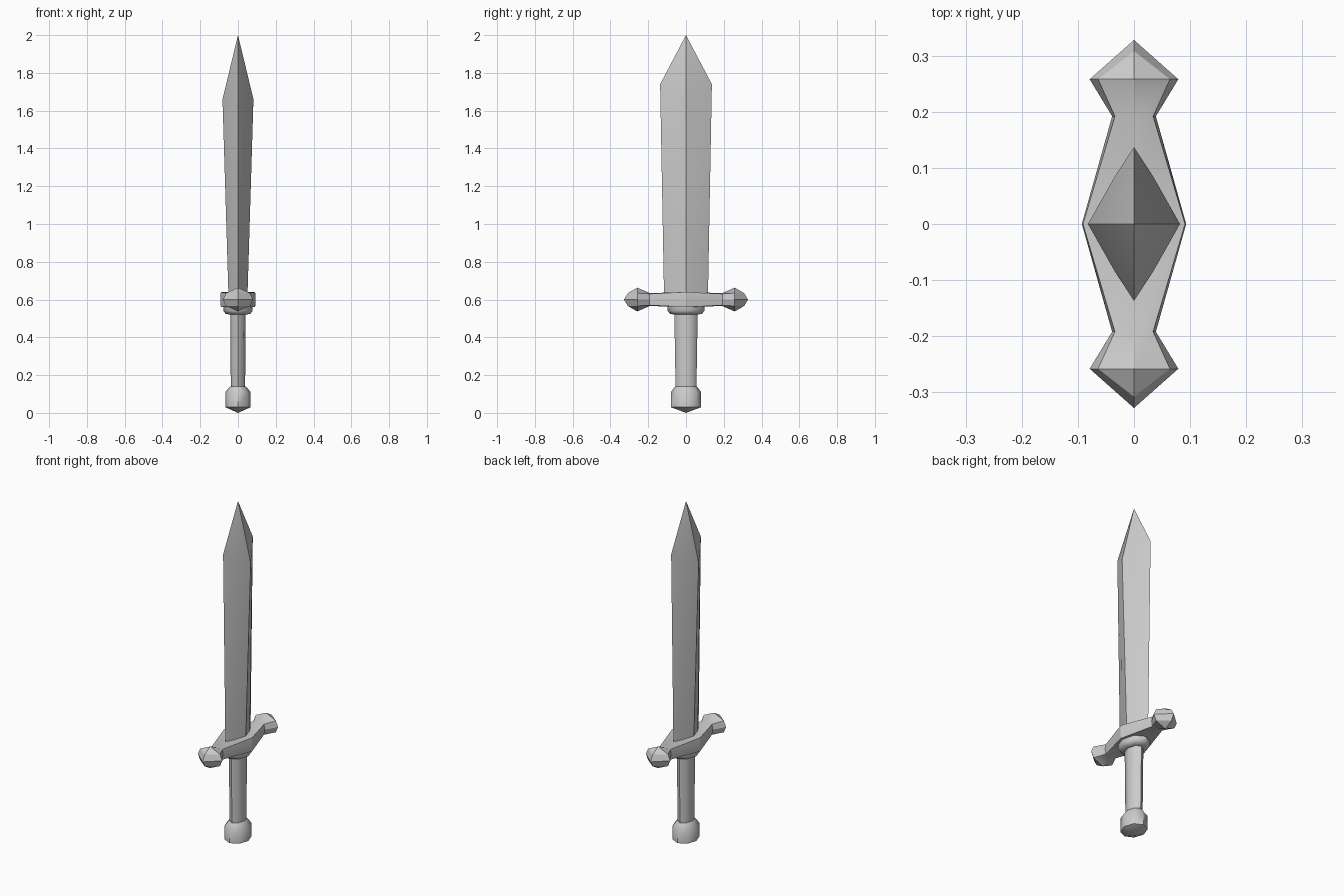
import bpy, bmesh
from math import sin, cos, pi, radians

if "Cube" in bpy.data.objects:
    bpy.data.objects.remove(bpy.data.objects["Cube"])


def loft(name, rings, angle):
    """Skin closed rings of equal point count; collapsed points are merged."""
    bm = bmesh.new()
    vs = [[bm.verts.new(p) for p in ring] for ring in rings]
    n = len(vs[0])
    for a, b in zip(vs, vs[1:]):
        for i in range(n):
            j = (i + 1) % n
            bm.faces.new((a[i], a[j], b[j], b[i]))
    bm.faces.new(vs[0][::-1])
    bm.faces.new(vs[-1])
    bmesh.ops.remove_doubles(bm, verts=bm.verts[:], dist=0.0005)
    bmesh.ops.dissolve_degenerate(bm, edges=bm.edges[:], dist=0.0005)
    bmesh.ops.recalc_face_normals(bm, faces=bm.faces[:])
    me = bpy.data.meshes.new(name)
    bm.to_mesh(me)
    bm.free()
    ob = bpy.data.objects.new(name, me)
    bpy.context.collection.objects.link(ob)
    bpy.ops.object.select_all(action='DESELECT')
    ob.select_set(True)
    bpy.context.view_layer.objects.active = ob
    bpy.ops.object.shade_smooth_by_angle(angle=radians(angle))
    return ob


def oval_stack(name, profile, sides=8):
    """Elliptical rings from (x radius, y radius, z) rows."""
    return loft(name, [[(rx * cos(2 * pi * i / sides), ry * sin(2 * pi * i / sides), z)
                        for i in range(sides)] for rx, ry, z in profile], 50)


def around(quarter):
    """Mirror ridge, shoulder and edge points into a full 8-point ring."""
    r, s, e = quarter
    def m(p, a, b):
        return (p[0] * a, p[1] * b, p[2])
    return [r, s, e, m(s, -1, 1), m(r, -1, 1), m(s, -1, -1), m(e, 1, -1), m(s, 1, -1)]


# Blade: ridged diamond widening towards a pointed tip
loft("blade", [around(q) for q in (
    [(0.05, 0, 0.61), (0.024, 0.075, 0.61), (0, 0.116, 0.61)],
    [(0.082, 0, 1.66), (0.034, 0.085, 1.71), (0, 0.137, 1.74)],
    [(0, 0, 2.0)] * 3)], 30)

# Crossguard: half sections along y as (x, y, height from centre)
half = [
    [(0, 0, .040), (.091, 0, .040), (.093, 0, 0)],
    [(0, .192, .034), (.034, .192, .030), (.039, .192, 0)],
    [(0, .258, .063), (.064, .258, .034), (.079, .258, 0)],
    [(0, .308, .034), (0, .308, .034), (0, .328, 0)],
]


def guard_ring(sec, side):
    t, s, m = sec
    pts = [(0, t[1], t[2]), s, m, (s[0], s[1], -s[2]), (0, t[1], -t[2]),
           (-s[0], s[1], -s[2]), (-m[0], m[1], 0), (-s[0], s[1], s[2])]
    return [(x, y * side, 0.6 + z) for x, y, z in pts]


loft("crossguard", [guard_ring(s, -1) for s in half[::-1]] +
     [guard_ring(s, 1) for s in half[1:]], 30)

# Collar under the guard
oval_stack("collar", [(.045, .062, .52), (.066, .085, .525), (.077, .097, .54), (.077, .097, .57)])

# Grip
oval_stack("grip", [(.038, .055, .12), (.040, .062, .54)])

# Pommel
oval_stack("pommel", [(0, 0, 0), (.067, .080, .03), (.067, .080, .11), (.042, .058, .14)])
